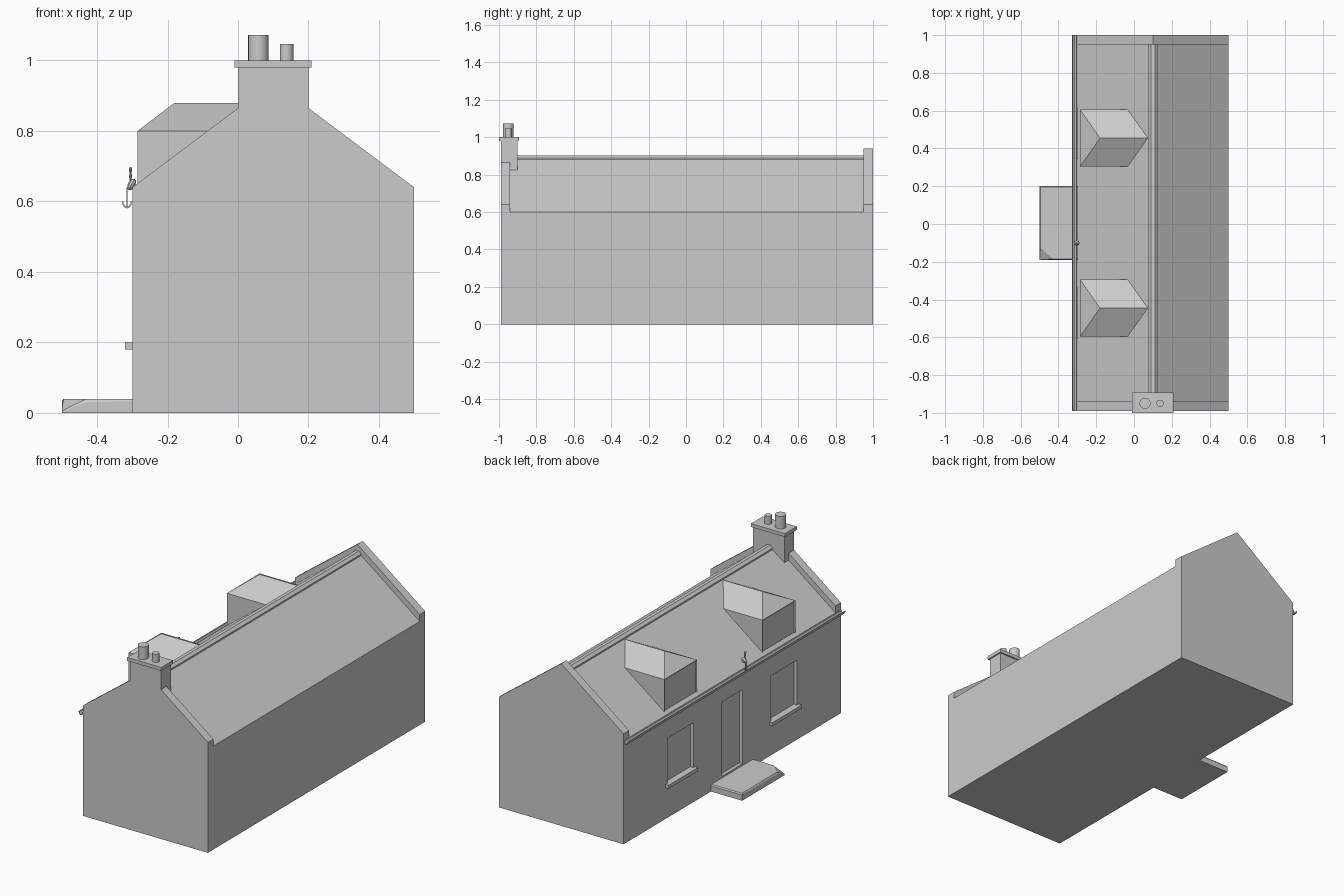
import bpy, bmesh, math
from mathutils import Vector

if "Cube" in bpy.data.objects:
    bpy.data.objects.remove(bpy.data.objects["Cube"])

grey = bpy.data.materials.new("stone_grey")
grey.diffuse_color = (0.6, 0.6, 0.6, 1)
grey.use_nodes = True
grey.node_tree.nodes["Principled BSDF"].inputs["Base Color"].default_value = grey.diffuse_color
CY = 0.005                      # middle of the house along its length
Y0, Y1 = -0.99, 1.0             # outer gable faces


def finish(name, bm):
    bmesh.ops.recalc_face_normals(bm, faces=bm.faces)
    me = bpy.data.meshes.new(name)
    bm.to_mesh(me)
    bm.free()
    me.materials.append(grey)
    ob = bpy.data.objects.new(name, me)
    bpy.context.collection.objects.link(ob)
    return ob


def extrude(name, profile, y0, y1):
    """Extrude an (x, z) outline along y."""
    bm = bmesh.new()
    f = bm.faces.new([bm.verts.new((x, y0, z)) for x, z in profile])
    r = bmesh.ops.extrude_face_region(bm, geom=[f])
    verts = [g for g in r["geom"] if isinstance(g, bmesh.types.BMVert)]
    bmesh.ops.translate(bm, verts=verts, vec=(0, y1 - y0, 0))
    return finish(name, bm)


def box(name, x0, x1, y0, y1, z0, z1):
    return extrude(name, [(x0, z0), (x1, z0), (x1, z1), (x0, z1)], y0, y1)


def hull(points):
    bm = bmesh.new()
    for p in points:
        bm.verts.new(p)
    bmesh.ops.convex_hull(bm, input=bm.verts)
    bmesh.ops.dissolve_limit(bm, angle_limit=0.01, verts=bm.verts, edges=bm.edges)
    bmesh.ops.recalc_face_normals(bm, faces=bm.faces)
    return bm


def cylinder(name, x, y, z0, z1, r, sides=24):
    bpy.ops.mesh.primitive_cylinder_add(vertices=sides, radius=r, depth=z1 - z0,
                                        location=(x, y, (z0 + z1) / 2))
    ob = bpy.context.object
    ob.name = name
    ob.data.materials.append(grey)
    bpy.ops.object.shade_smooth_by_angle(angle=math.radians(35))
    return ob


def house_outline(eave):
    return [(-0.3, 0), (0.5, 0), (0.5, eave), (0.1, eave + 0.3), (-0.3, eave)]


# House body with pitched roof, and raised gable walls
body = extrude("house_body", house_outline(0.6), Y0 + 0.05, Y1 - 0.05)
extrude("front_gable", house_outline(0.64), Y0, Y0 + 0.05)
extrude("rear_gable", house_outline(0.64), Y1 - 0.05, Y1)

# Recessed door and windows
openings = [("door", CY, 0.095, 0.05, 0.48)]
openings += [("window", CY + s * 0.475, 0.12, 0.2, 0.46) for s in (-1, 1)]
for name, y, half, z0, z1 in openings:
    cutter = box(name + "_cutter", -0.35, -0.28, y - half, y + half, z0, z1)
    cutter.hide_render = True
    mod = body.modifiers.new(name, "BOOLEAN")
    mod.operation, mod.solver, mod.object = "DIFFERENCE", "EXACT", cutter
    bpy.context.view_layer.objects.active = body
    bpy.ops.object.modifier_apply(modifier=mod.name)
    bpy.data.objects.remove(cutter)
    if name == "window":
        box("window_sill", -0.32, -0.28, y - half - 0.015, y + half + 0.015, 0.18, 0.2)

# Ridge tiles
extrude("ridge_tiles", [(0.075, 0.875), (0.075, 0.89), (0.09, 0.903), (0.11, 0.903),
                        (0.125, 0.89), (0.125, 0.875)], Y0 + 0.05, Y1 - 0.05)

# Gutter: open half-round channel
outer = [(-0.315 + 0.014 * math.cos(a), 0.6 + 0.02 * math.sin(a))
         for a in [math.pi + i * math.pi / 6 for i in range(7)]]
inner = [(-0.315 + (x + 0.315) * 0.75, 0.6 + (z - 0.6) * 0.75) for x, z in reversed(outer)]
extrude("gutter", outer + inner, Y0, Y1)

# Hipped dormers with a shallow recessed front
for s in (-1, 1):
    y = CY + s * 0.45
    pts = [(-0.18, y, 0.88), (0.073, y, 0.88)]
    for k in (-0.15, 0.15):
        pts += [(-0.285, y + k, 0.605), (-0.285, y + k, 0.8), (-0.033, y + k, 0.8)]
    bm = hull(pts)
    front = [f for f in bm.faces if f.normal.x < -0.95]
    bmesh.ops.inset_region(bm, faces=front, thickness=0.008, depth=-0.005)
    finish("dormer", bm)

# Chimney stack, cap and pots
box("chimney_stack", 0.0, 0.2, Y0, -0.9, 0.8, 0.98)
box("chimney_cap", -0.01, 0.208, -1.0, -0.892, 0.98, 1.0)
cylinder("large_chimney_pot", 0.058, -0.95, 0.995, 1.073, 0.029)
cylinder("small_chimney_pot", 0.138, -0.95, 0.995, 1.047, 0.019)

# Doorstep with one broken corner
ya, yb = -0.19, 0.2
pts = [(x, y, 0) for x in (-0.5, -0.29) for y in (ya, yb)]
pts += [(-0.5, yb, 0.033), (-0.29, yb, 0.033), (-0.29, ya, 0.033),
        (-0.43, ya, 0.03), (-0.5, -0.125, 0.03), (-0.5, ya, 0.006)]
pts += [(-0.495, yb - 0.005, 0.04), (-0.29, yb - 0.005, 0.04), (-0.29, ya + 0.005, 0.04),
        (-0.43, ya + 0.005, 0.04), (-0.495, -0.125, 0.04)]
finish("doorstep", hull(pts))

# Small bird perched on the gutter
by = -0.1
for k in (-0.006, 0.006):
    box("bird_leg", -0.317, -0.313, by + k - 0.002, by + k + 0.002, 0.582, 0.64)


def blob(name, loc, size, tilt=0):
    bpy.ops.mesh.primitive_uv_sphere_add(segments=10, ring_count=6, radius=1,
                                         location=loc, rotation=(0, tilt, 0))
    ob = bpy.context.object
    ob.name, ob.scale = name, size
    ob.data.materials.append(grey)


blob("bird_body", (-0.302, by, 0.648), (0.011, 0.015, 0.018), 0.5)
blob("bird_neck", (-0.305, by - 0.004, 0.672), (0.004, 0.006, 0.018))
blob("bird_head", (-0.305, by - 0.006, 0.69), (0.005, 0.01, 0.008))
